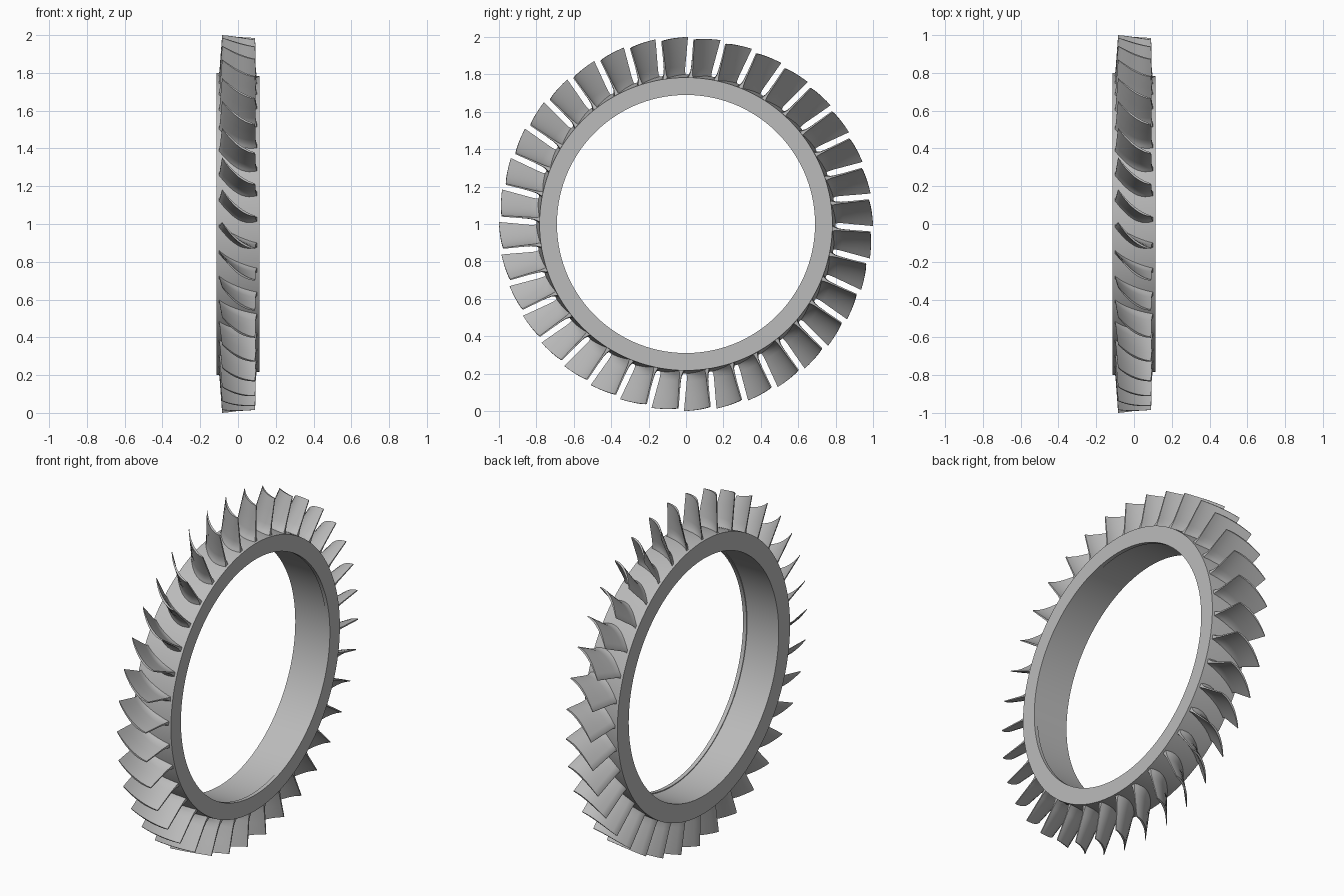
import bpy, bmesh, math

cube = bpy.data.objects.get("Cube")
if cube:
    bpy.data.objects.remove(cube)

BLADES = 36
SEGMENTS = 144

metal = bpy.data.materials.new("grey_metal")
metal.use_nodes = True
metal.diffuse_color = (0.5, 0.5, 0.5, 1)
metal.node_tree.nodes["Principled BSDF"].inputs["Base Color"].default_value = (0.5, 0.5, 0.5, 1)


def polar(x, r, a):
    """Point on the wheel: axis along x, angle measured from the front upwards."""
    return (x, -r * math.cos(a), 1 + r * math.sin(a))


def finish(name, bm, angle):
    bmesh.ops.recalc_face_normals(bm, faces=bm.faces)
    mesh = bpy.data.meshes.new(name)
    bm.to_mesh(mesh)
    bm.free()
    mesh.materials.append(metal)
    obj = bpy.data.objects.new(name, mesh)
    bpy.context.collection.objects.link(obj)
    bpy.ops.object.select_all(action='DESELECT')
    bpy.context.view_layer.objects.active = obj
    obj.select_set(True)
    bpy.ops.object.shade_smooth_by_angle(angle=math.radians(angle))
    return obj


def bridge(bm, a, b):
    for i in range(len(a)):
        j = (i + 1) % len(a)
        bm.faces.new((a[i], a[j], b[j], b[i]))


# Hub ring: (x, radius) profile revolved around the axis
profile = [(-0.115, 0.695), (-0.115, 0.8), (-0.09, 0.8), (0.09, 0.785),
           (0.113, 0.783), (0.113, 0.69), (0.09, 0.69), (0.09, 0.695)]
bm = bmesh.new()
loops = [[bm.verts.new(polar(x, r, math.tau * s / SEGMENTS)) for x, r in profile]
         for s in range(SEGMENTS)]
for s in range(SEGMENTS):
    bridge(bm, loops[s], loops[(s + 1) % SEGMENTS])
finish("hub_ring", bm, 30)


# Curved blades: sections lofted from the flared root to the thin tip
# (radius, front x, rear x, front offset, rear offset, half thickness)
sections = [(0.78, -0.103, 0.1, -0.01, -0.112, 0.032),
            (0.8, -0.1, 0.097, -0.01, -0.112, 0.02),
            (0.815, -0.098, 0.095, -0.01, -0.112, 0.013),
            (0.84, -0.096, 0.093, -0.008, -0.114, 0.01),
            (0.92, -0.09, 0.092, 0.0, -0.122, 0.009),
            (1.0, -0.084, 0.091, 0.008, -0.13, 0.007)]
STEPS = 10
SAG = 0.028


def section_points(base, r, x0, x1, t0, t1, half):
    upper, lower = [], []
    for i in range(STEPS + 1):
        u = i / STEPS
        x = x0 + (x1 - x0) * u
        t = t0 + (t1 - t0) * u - 4 * SAG * u * (1 - u)
        w = half * (0.4 + 0.6 * math.sin(math.pi * u))
        # The tip slopes slightly down towards the rear
        rr = r - 0.015 * u * max(0, (r - 0.84) / 0.16)
        upper.append(polar(x, rr, base + (t + w) / rr))
        lower.append(polar(x, rr, base + (t - w) / rr))
    return upper + lower[::-1]


bm = bmesh.new()
for k in range(BLADES):
    base = math.tau * k / BLADES
    rings = [[bm.verts.new(p) for p in section_points(base, *s)] for s in sections]
    for a, b in zip(rings, rings[1:]):
        bridge(bm, a, b)
    for ring in (rings[0], rings[-1]):
        for i in range(STEPS):
            j = len(ring) - 1 - i
            bm.faces.new((ring[i], ring[i + 1], ring[j - 1], ring[j]))
finish("blades", bm, 40)
